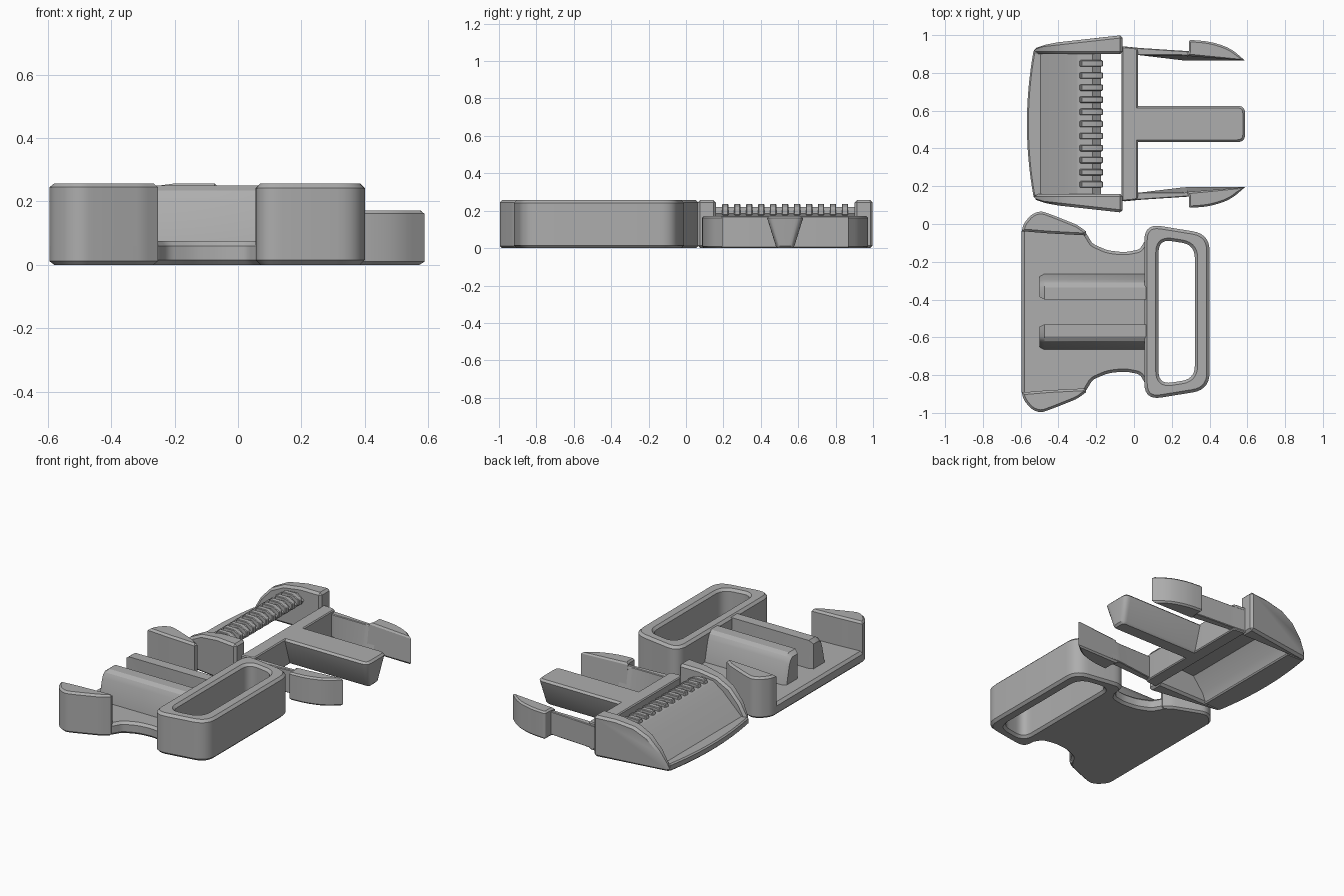
import bpy, bmesh, math
from mathutils import Vector

if "Cube" in bpy.data.objects:
    bpy.data.objects.remove(bpy.data.objects["Cube"])

grey = bpy.data.materials.new("grey plastic")
grey.diffuse_color = (0.42, 0.42, 0.42, 1)
grey.use_nodes = True
grey.node_tree.nodes["Principled BSDF"].inputs["Base Color"].default_value = grey.diffuse_color
FY, MY = -0.465, 0.53          # centre lines of socket half and prong half


def rounded(pts, seg=5):
    """Polygon of (x, y, radius) corners -> 2D outline with round corners."""
    out = []
    for i, (x, y, r) in enumerate(pts):
        c = Vector((x, y))
        if r == 0:
            out.append(c)
            continue
        a = (Vector(pts[i - 1][:2]) - c).normalized()
        b = (Vector(pts[(i + 1) % len(pts)][:2]) - c).normalized()
        p, q = c + a * r, c + b * r
        for k in range(seg + 1):
            t = k / seg
            out.append(p * (1 - t) ** 2 + c * 2 * t * (1 - t) + q * t * t)
    return out


def mirrored(half):
    return half + [(x, -y, r) for x, y, r in reversed(half)]


def inset(o, d):
    """Shift an outline inward by d (outward when negative)."""
    n = len(o)
    area = sum(o[i - 1][0] * o[i][1] - o[i][0] * o[i - 1][1] for i in range(n))
    sg = 1 if area > 0 else -1
    out = []
    for i in range(n):
        c = Vector(o[i])
        e1 = (c - Vector(o[i - 1])).normalized()
        e2 = (Vector(o[(i + 1) % n]) - c).normalized()
        m = Vector((-e1.y - e2.y, e1.x + e2.x)).normalized()
        k = max(m.dot(Vector((-e1.y, e1.x))), 0.6)
        out.append(c + m * (sg * d / k))
    return out


def finish(name, bm, bevel=0):
    bmesh.ops.recalc_face_normals(bm, faces=bm.faces)
    me = bpy.data.meshes.new(name)
    bm.to_mesh(me)
    bm.free()
    me.materials.append(grey)
    ob = bpy.data.objects.new(name, me)
    bpy.context.collection.objects.link(ob)
    bpy.context.view_layer.objects.active = ob
    ob.select_set(True)
    if bevel:
        m = ob.modifiers.new("bevel", 'BEVEL')
        m.width, m.segments, m.limit_method = bevel, 1, 'ANGLE'
        m.angle_limit = math.radians(40)
        m.use_clamp_overlap = False
        bpy.ops.object.modifier_apply(modifier=m.name)
    bpy.ops.object.shade_smooth_by_angle(angle=math.radians(30))
    ob.select_set(False)


def loft(name, loops, bevel=0, closed=False):
    """Skin through matching 3D loops, capped or joined into a ring."""
    bm = bmesh.new()
    rows = [[bm.verts.new(p) for p in lp] for lp in loops]
    n = len(rows[0])
    if not closed:
        bm.faces.new(rows[0])
        bm.faces.new(rows[-1])
    for k in range(0 if closed else 1, len(rows)):
        p, q = rows[k - 1], rows[k]
        for i in range(n):
            j = (i + 1) % n
            bm.faces.new((p[i], p[j], q[j], q[i]))
    finish(name, bm, bevel)


def chamfered(low, high, z0, z1, cy, s, c):
    """Four level loops of an upright solid with chamfered rims."""
    steps = ((inset(low, c), z0), (low, z0 + c), (high, z1 - c), (inset(high, c), z1))
    return [[(x, cy + s * y, z) for x, y in o] for o, z in steps]


def slab(name, low, z0, z1, cy, s=1, c=0.015, high=None):
    loft(name, chamfered(low, high or low, z0, z1, cy, s, c))


# ---------- socket half ----------
shoulder = [(-0.595, 0.425, 0), (-0.585, 0.465, 0.02), (-0.545, 0.515, 0.025),
            (-0.495, 0.535, 0.025), (-0.43, 0.512, 0.03), (-0.30, 0.46, 0.02)]
plate = mirrored(shoulder + [(-0.255, 0.42, 0.02), (-0.22, 0.36, 0.02),
                             (-0.14, 0.325, 0.03), (-0.05, 0.315, 0.03), (0.03, 0.33, 0.02),
                             (0.06, 0.38, 0), (0.1, 0.38, 0)])
slab("socket_plate", rounded(plate, 4), 0, 0.075, FY)

hook = rounded(shoulder + [(-0.253, 0.425, 0), (-0.258, 0.405, 0),
                           (-0.45, 0.415, 0.03), (-0.57, 0.425, 0)], 4)
for s, side in ((1, "back"), (-1, "front")):
    slab("socket_hook_" + side, hook, 0, 0.257, FY, s, 0.012)
    # guide rail: upright inner face, sloping outer face, rounded shoulder
    prof = [(0.066, 0.04), (0.066, 0.25), (0.13, 0.25), (0.155, 0.235),
            (0.17, 0.205), (0.2, 0.08), (0.205, 0.04)]
    ends = []
    for x, k in ((-0.5, 0.8), (-0.475, 1), (0.08, 1)):
        ends.append([(x, FY + s * (0.13 + (y - 0.13) * k), z - (0.02 if k < 1 and z > 0.1 else 0))
                     for y, z in prof])
    loft("guide_rail_" + side, ends)

# strap loop: a rounded ring with chamfered rims
outer = rounded(mirrored([(0.055, 0.468, 0.09), (0.4, 0.412, 0.09)]), 7)
hole = rounded(mirrored([(0.13, 0.385, 0.07), (0.322, 0.355, 0.07)]), 7)
c = 0.015
rim = [(inset(outer, c), 0), (outer, c), (outer, 0.257 - c), (inset(outer, c), 0.257),
       (inset(hole, -c), 0.257), (hole, 0.257 - c), (hole, c), (inset(hole, -c), 0)]
loft("strap_loop", [[(x, FY + y, z) for x, y in o] for o, z in rim], closed=True)

# ---------- prong half ----------
wall = [(-0.06, 0), (-0.06, 0.257), (-0.2, 0.257), (-0.32, 0.24), (-0.41, 0.195),
        (-0.48, 0.12), (-0.52, 0.05), (-0.535, 0)]


def wall_out(x):
    return 0.42 + (x + 0.51) / 0.45 * 0.05 if x > -0.51 else 0.42 + (x + 0.51) * 0.9


arm = rounded([(-0.05, 0.41, 0), (0.03, 0.402, 0.02), (0.32, 0.383, 0),
               (0.33, 0.335, 0), (0.27, 0.335, 0.02), (0.02, 0.365, 0.02), (-0.05, 0.365, 0)])
head = rounded([(0.29, 0.445, 0.015), (0.40, 0.437, 0.05), (0.51, 0.402, 0.05),
                (0.588, 0.335, 0), (0.28, 0.335, 0), (0.29, 0.385, 0)])


def lean(outline):
    """Inner face leans outward toward the top."""
    return [Vector((x, y + (0.025 if y < 0.36 and 0.1 < x < 0.55 else 0))) for x, y in outline]


for s, side in ((1, "back"), (-1, "front")):
    loft("side_wall_" + side, [[(x, MY + s * 0.37, z) for x, z in wall],
                               [(x, MY + s * wall_out(x), z) for x, z in wall]], 0.014)
    slab("prong_arm_" + side, arm, 0.01, 0.155, MY, s, 0.004, lean(arm))
    slab("prong_head_" + side, head, 0, 0.172, MY, s, 0.01, lean(head))

# cross bar, and centre tongue that narrows downward
bar = rounded(mirrored([(-0.065, 0.41, 0), (0.02, 0.402, 0.02)]))
slab("cross_bar", bar, 0, 0.172, MY, 1, 0.006)
low = rounded(mirrored([(0, 0.05, 0), (0.57, 0.05, 0.03)]))
high = rounded(mirrored([(0, 0.096, 0), (0.588, 0.096, 0.04)]))
slab("centre_tongue", low, 0, 0.172, MY, 1, 0.012, high)

# curved back lip
arc = [(-0.41, -0.38)] + [(-0.567 + 0.035 * (k / 8) ** 2, k / 8 * 0.385)
                          for k in range(-8, 9)] + [(-0.41, 0.38)]
slab("back_lip", arc, 0, 0.045, MY, 1, 0.008)

# sloping strap ramp rising to the grip ridge
ramp = [(-0.505, 0.035), (-0.37, 0.165), (-0.30, 0.215), (-0.22, 0.22), (-0.175, 0.185),
        (-0.19, 0.16), (-0.32, 0.15), (-0.39, 0.06), (-0.41, 0.01)]
loft("strap_ramp", [[(x, MY + t * 0.375, z) for x, z in ramp] for t in (-1, 1)])

# grip teeth along the ridge
tooth = [(-0.297, 0.19), (-0.28, 0.237), (-0.21, 0.237), (-0.165, 0.215), (-0.165, 0.175)]
for i in range(11):
    y = MY + (i - 5) * 0.064
    loft("grip_tooth_%d" % (i + 1),
         [[(x, y + t * 0.017, z) for x, z in tooth] for t in (-1, 1)], 0.004)
